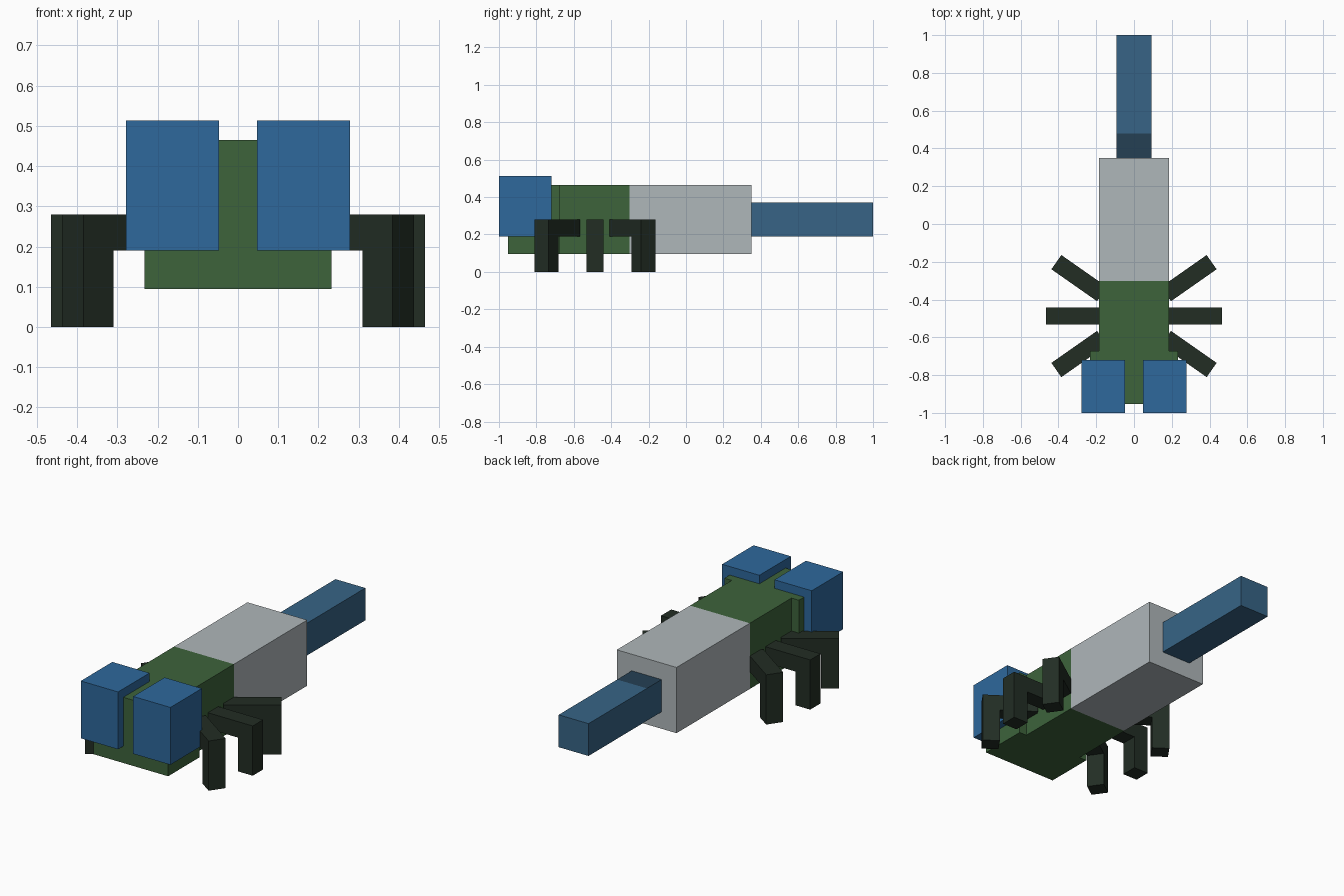
import bpy
import bmesh
from math import radians
from mathutils import Matrix, Vector

cube = bpy.data.objects.get("Cube")
if cube:
    bpy.data.objects.remove(cube, do_unlink=True)


def material(name, *rgb):
    linear = [((c / 255 + 0.055) / 1.055) ** 2.4 for c in rgb]
    mat = bpy.data.materials.new(name)
    mat.use_nodes = True
    mat.diffuse_color = (*linear, 1)
    mat.node_tree.nodes["Principled BSDF"].inputs["Base Color"].default_value = (*linear, 1)
    return mat


green = material("moss green", 61, 99, 59)
blue = material("eye blue", 46, 104, 156)
grey = material("pale grey", 175, 183, 186)
tail_blue = material("tail blue", 55, 100, 134)
dark_blue = material("dark tail blue", 37, 64, 84)
leg_dark = material("leg black green", 34, 45, 36)


def add_box(bm, low, high, matrix=Matrix()):
    low, high = Vector(low), Vector(high)
    place = Matrix.Translation((low + high) / 2) @ Matrix.Diagonal((*(high - low), 1))
    bmesh.ops.create_cube(bm, size=1, matrix=matrix @ place)


def finish(name, bm, *mats):
    mesh = bpy.data.meshes.new(name)
    bm.to_mesh(mesh)
    bm.free()
    for mat in mats:
        mesh.materials.append(mat)
    obj = bpy.data.objects.new(name, mesh)
    bpy.context.collection.objects.link(obj)
    return obj


def box(name, low, high, mat):
    bm = bmesh.new()
    add_box(bm, low, high)
    return finish(name, bm, mat)


# Head, thorax and abdomen
box("head", (-0.232, -0.953, 0.095), (0.232, -0.673, 0.465), green)
box("thorax", (-0.186, -0.673, 0.095), (0.186, -0.302, 0.465), green)
box("abdomen", (-0.186, -0.302, 0.095), (0.186, 0.35, 0.465), grey)

# Tail with a darker patch on top of its base
bm = bmesh.new()
add_box(bm, (-0.093, 0.35, 0.19), (0.093, 1, 0.372))
bmesh.ops.bisect_plane(bm, geom=bm.verts[:] + bm.edges[:] + bm.faces[:],
                       plane_co=(0, 0.48, 0), plane_no=(0, 1, 0))
bm.normal_update()
for face in bm.faces:
    if face.normal.z > 0.5 and face.calc_center_median().y < 0.48:
        face.material_index = 1
finish("tail", bm, tail_blue, dark_blue)

# Big block eyes
for side, x in (("right", -0.163), ("left", 0.163)):
    box(side + "_eye", (x - 0.116, -1, 0.19), (x + 0.116, -0.72, 0.513), blue)


# Bent legs: an L-shaped profile pushed out to the leg's width
def leg(name, foot, angle, side):
    bm = bmesh.new()
    w, reach = 0.046, 0.295
    profile = [(0, 0), (0, 0.28), (-reach, 0.28), (-reach, 0.19), (-2 * w, 0.19), (-2 * w, 0)]
    face = bm.faces.new([bm.verts.new((x, -w, z)) for x, z in profile])
    out = bmesh.ops.extrude_face_region(bm, geom=[face])["geom"]
    bmesh.ops.translate(bm, vec=(0, 2 * w, 0),
                        verts=[v for v in out if isinstance(v, bmesh.types.BMVert)])
    bm.transform(Matrix.Translation((*foot, 0)) @ Matrix.Rotation(radians(angle), 4, "Z"))
    bm.transform(Matrix.Scale(side, 4, (1, 0, 0)))
    bmesh.ops.recalc_face_normals(bm, faces=bm.faces[:])
    finish(name, bm, leg_dark)


for label, side in (("right", -1), ("left", 1)):
    leg(label + "_front_leg", (0.411, -0.773), -35, side)
    leg(label + "_middle_leg", (0.465, -0.487), 0, side)
    leg(label + "_back_leg", (0.411, -0.202), 35, side)
